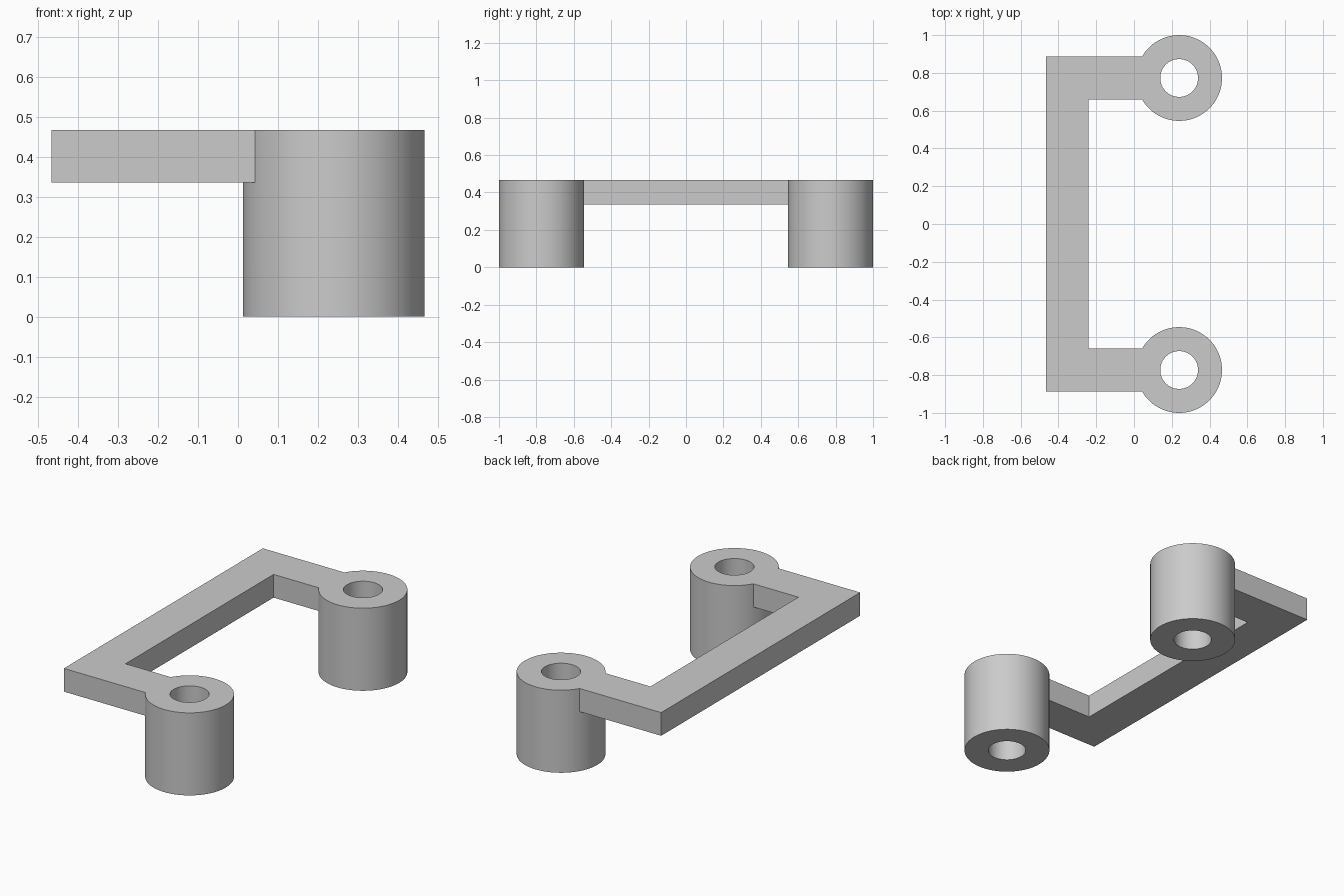
import bpy, bmesh, math
from mathutils import Matrix

cube = bpy.data.objects.get("Cube")
if cube:
    bpy.data.objects.remove(cube, do_unlink=True)

HEIGHT = 0.466                   # top of the whole part
BAR_BOTTOM = 0.335               # underside of the flat bracket
LEFT, INNER = -0.466, -0.24      # back and inner edge of the long bar
ARM_IN, ARM_OUT = 0.66, 0.887    # inner and outer edge of each arm
BOSS_X, BOSS_Y = 0.239, 0.773    # axis of each boss
BOSS_R, HOLE_R = 0.227, 0.1

grey = bpy.data.materials.new("light grey")
grey.use_nodes = True
grey.diffuse_color = (0.6, 0.6, 0.6, 1)
grey.node_tree.nodes["Principled BSDF"].inputs["Base Color"].default_value = grey.diffuse_color


def add_object(name, bm):
    bmesh.ops.recalc_face_normals(bm, faces=bm.faces)
    mesh = bpy.data.meshes.new(name)
    bm.to_mesh(mesh)
    bm.free()
    mesh.materials.append(grey)
    obj = bpy.data.objects.new(name, mesh)
    bpy.context.collection.objects.link(obj)
    return obj


def cylinder(name, side, radius, bottom, top):
    bm = bmesh.new()
    place = Matrix.Translation((BOSS_X, side * BOSS_Y, (bottom + top) / 2))
    bmesh.ops.create_cone(bm, cap_ends=True, segments=96, radius1=radius,
                          radius2=radius, depth=top - bottom, matrix=place)
    return add_object(name, bm)


def combine(target, other, operation):
    mod = target.modifiers.new(operation.lower(), 'BOOLEAN')
    mod.operation = operation
    mod.solver = 'EXACT'
    mod.object = other
    bpy.context.view_layer.objects.active = target
    bpy.ops.object.modifier_apply(modifier=mod.name)
    bpy.data.objects.remove(other, do_unlink=True)


# Flat U-shaped bracket, its arms ending at the boss axes
half = [(INNER, ARM_IN), (BOSS_X, ARM_IN), (BOSS_X, ARM_OUT), (LEFT, ARM_OUT)]
outline = half + [(x, -y) for x, y in reversed(half)]
bm = bmesh.new()
face = bm.faces.new([bm.verts.new((x, y, BAR_BOTTOM)) for x, y in outline])
grown = bmesh.ops.extrude_face_region(bm, geom=[face])["geom"]
bmesh.ops.translate(bm, vec=(0, 0, HEIGHT - BAR_BOTTOM),
                    verts=[g for g in grown if isinstance(g, bmesh.types.BMVert)])
bracket = add_object("bracket", bm)

# Fuse a boss onto each arm, then bore it through
for side in (-1, 1):
    combine(bracket, cylinder("boss", side, BOSS_R, 0, HEIGHT), 'UNION')
for side in (-1, 1):
    combine(bracket, cylinder("bore", side, HOLE_R, -0.1, HEIGHT + 0.1), 'DIFFERENCE')

# Smooth round walls with crisp edges
bpy.ops.object.select_all(action='DESELECT')
bracket.select_set(True)
bpy.context.view_layer.objects.active = bracket
bpy.ops.object.shade_smooth_by_angle(angle=math.radians(30))
